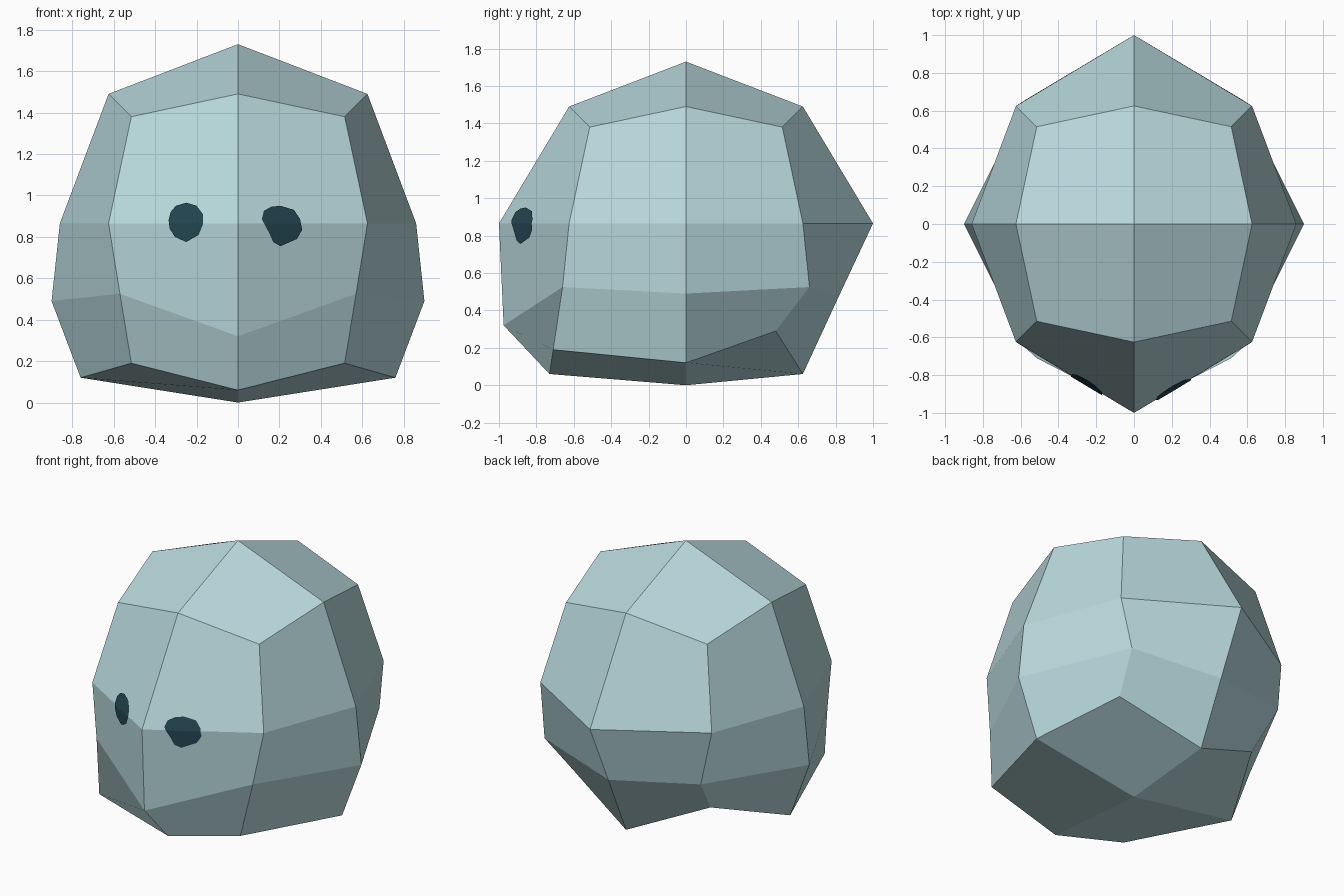
import bpy, bmesh
from mathutils import Vector
from mathutils.bvhtree import BVHTree

if "Cube" in bpy.data.objects:
    bpy.data.objects.remove(bpy.data.objects["Cube"])


def material(name, rgb):
    m = bpy.data.materials.new(name)
    m.diffuse_color = (*rgb, 1.0)
    m.use_nodes = True
    m.node_tree.nodes["Principled BSDF"].inputs["Base Color"].default_value = m.diffuse_color
    return m


def add_object(name, bm, mat):
    me = bpy.data.meshes.new(name)
    bm.to_mesh(me)
    me.materials.append(mat)
    ob = bpy.data.objects.new(name, me)
    bpy.context.collection.objects.link(ob)
    return ob


pale_teal = material("pale_teal", (0.48, 0.69, 0.72))
dark_teal = material("dark_teal", (0.017, 0.062, 0.085))

# Body: faceted rings, right half from front to back, mirrored to the left
half_rings = [
    [(0, -.625, 1.49), (.515, -.515, 1.38), (.625, 0, 1.49), (.515, .515, 1.38), (0, .625, 1.49)],
    [(0, -1, .865), (.625, -.625, .865), (.86, 0, .865), (.625, .625, .865), (0, 1, .865)],
    [(0, -.975, .32), (.57, -.66, .525), (.9, 0, .49), (.57, .66, .525), (0, .81, .46)],
    [(0, -.73, .06), (.515, -.71, .19), (.76, 0, .12), (.515, .48, .29), (0, .625, .06)],
]
bm = bmesh.new()
rings = []
for half in half_rings:
    pts = half + [(-x, y, z) for x, y, z in half[3:0:-1]]
    rings.append([bm.verts.new(p) for p in pts])

# Side bands, each quad started so that it folds along its outer diagonal
for i in range(3):
    for s in range(8):
        n = (s + 1) % 8
        quad = [rings[i][s], rings[i][n], rings[i + 1][n], rings[i + 1][s]]
        if (s % 2 == 0) == (i == 0):
            quad = quad[1:] + quad[:1]
        bm.faces.new(quad)

# Crown and base caps
crown = bm.verts.new((0, 0, 1.73))
base = bm.verts.new((0, 0, 0))
for k in (1, 3, 5, 7):
    for pole, ring in ((crown, rings[0]), (base, rings[3])):
        quad = [pole, ring[k - 1], ring[k], ring[(k + 1) % 8]]
        if pole is base and k in (3, 7):
            quad = quad[1:] + quad[:1]
        bm.faces.new(quad)
bmesh.ops.recalc_face_normals(bm, faces=bm.faces)
add_object("body", bm, pale_teal)

# Surface used to lay the eyes onto the body
surface = bm.copy()
bmesh.ops.triangulate(surface, faces=surface.faces, quad_method='FIXED')
tree = BVHTree.FromBMesh(surface)


def eye(name, outline):
    """Thin painted patch following the front facets."""
    b = bmesh.new()
    pts = [Vector((x, -2, z)) for x, z in outline]
    mid = sum(pts, Vector()) / len(pts)
    centre = b.verts.new(mid)
    loops = [[b.verts.new(mid.lerp(p, t)) for p in pts] for t in (.4, .75, 1)]
    count = len(pts)
    for j in range(count):
        n = (j + 1) % count
        b.faces.new((centre, loops[0][j], loops[0][n]))
        for inner, outer in zip(loops, loops[1:]):
            b.faces.new((inner[j], outer[j], outer[n], inner[n]))
    # Split along the crease across the face
    bmesh.ops.bisect_plane(b, geom=b.verts[:] + b.edges[:] + b.faces[:],
                           plane_co=(0, 0, .865), plane_no=(0, 0, 1))
    for v in b.verts:
        hit = tree.ray_cast(v.co, Vector((0, 1, 0)))[0]
        v.co.y = hit.y - .008
    b.normal_update()
    for f in b.faces:
        if f.normal.y > 0:
            f.normal_flip()
    add_object(name, b, dark_teal)
    b.free()


eye("left_eye", [(-.335, .88), (-.325, .92), (-.30, .95), (-.25, .965), (-.20, .95),
                 (-.17, .91), (-.168, .865), (-.19, .81), (-.25, .775), (-.305, .80), (-.33, .84)])
eye("right_eye", [(.115, .885), (.125, .925), (.16, .945), (.205, .95), (.27, .93),
                  (.30, .885), (.31, .835), (.285, .79), (.205, .755), (.17, .775), (.15, .82)])
surface.free()
bm.free()
